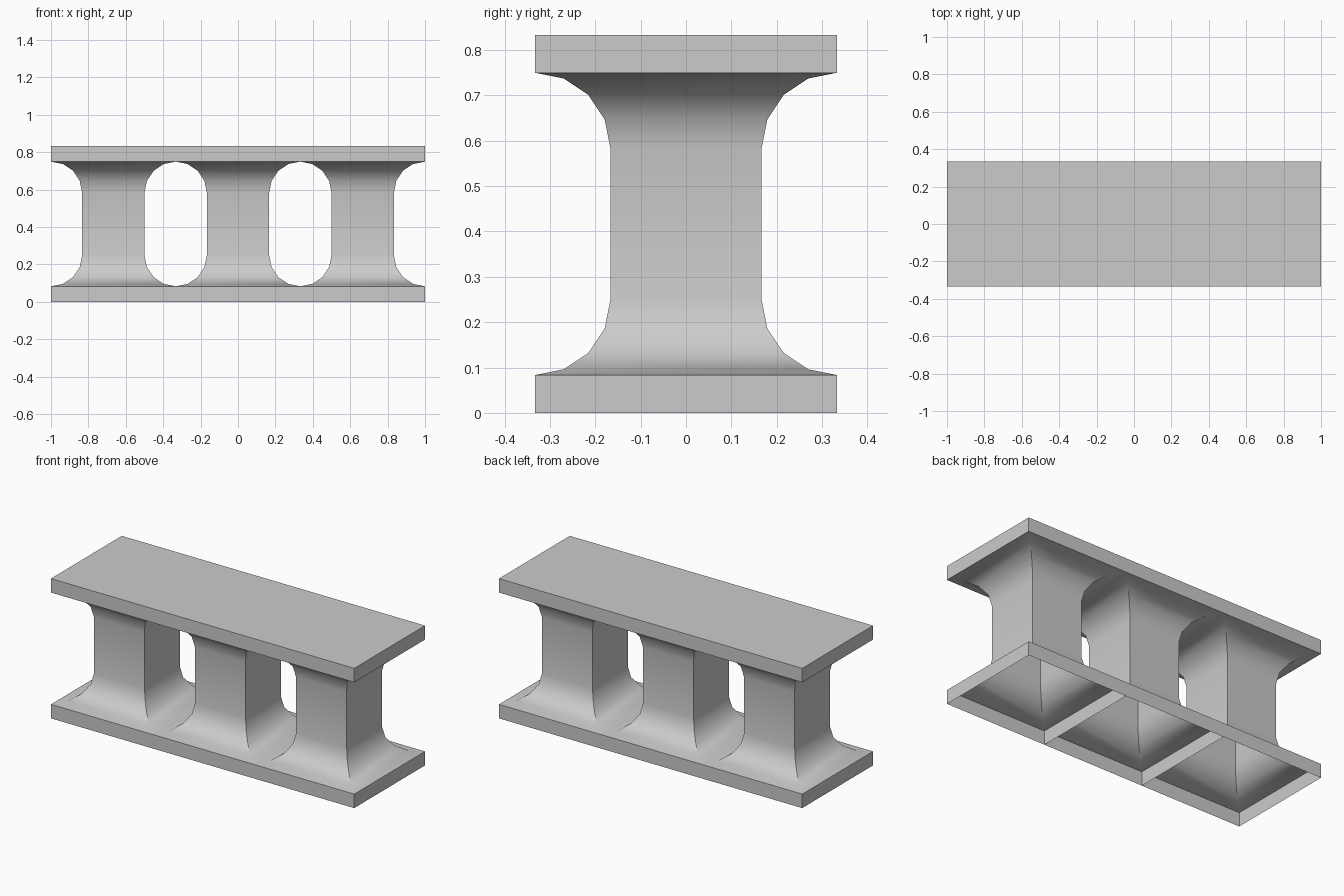
import bpy, bmesh, math

if "Cube" in bpy.data.objects:
    bpy.data.objects.remove(bpy.data.objects["Cube"])

R = 1 / 6          # cove radius
HALF = 1 / 3       # half width of one bay
PLATE = 1 / 12     # slab thickness
HEIGHT = 5 / 6

# Half profile (half width, z): bottom slab, then concave cove up to the shaft
lower = [(HALF, 0.0)]
for i in range(5):
    a = math.radians(22.5 * i)
    lower.append((HALF - R * math.sin(a), PLATE + R - R * math.cos(a)))
profile = lower + [(w, HEIGHT - z) for w, z in reversed(lower)]


def make_bay(name, x, last):
    """Square hollow column with coved ends, closed on top and open below."""
    bm = bmesh.new()
    rings = [[bm.verts.new((sx * w, sy * w, z))
              for sx, sy in ((-1, -1), (1, -1), (1, 1), (-1, 1))]
             for w, z in profile]
    for n, (lo, hi) in enumerate(zip(rings, rings[1:])):
        for k in range(4):
            # neighbouring bays share one slab divider
            if k == 1 and not last and n in (0, len(rings) - 2):
                continue
            j = (k + 1) % 4
            bm.faces.new((lo[k], lo[j], hi[j], hi[k]))
    bm.faces.new(rings[-1])
    mesh = bpy.data.meshes.new(name)
    bm.to_mesh(mesh)
    bm.free()
    obj = bpy.data.objects.new(name, mesh)
    obj.location.x = x
    bpy.context.collection.objects.link(obj)
    return obj


# Three bays side by side
bays = [make_bay(f"column_bay_{i + 1}", (i - 1) * 2 * HALF, i == 2) for i in range(3)]

# Smooth coves, crisp slab and shaft edges
for o in bays:
    o.select_set(True)
bpy.context.view_layer.objects.active = bays[0]
bpy.ops.object.shade_smooth_by_angle(angle=math.radians(30))
